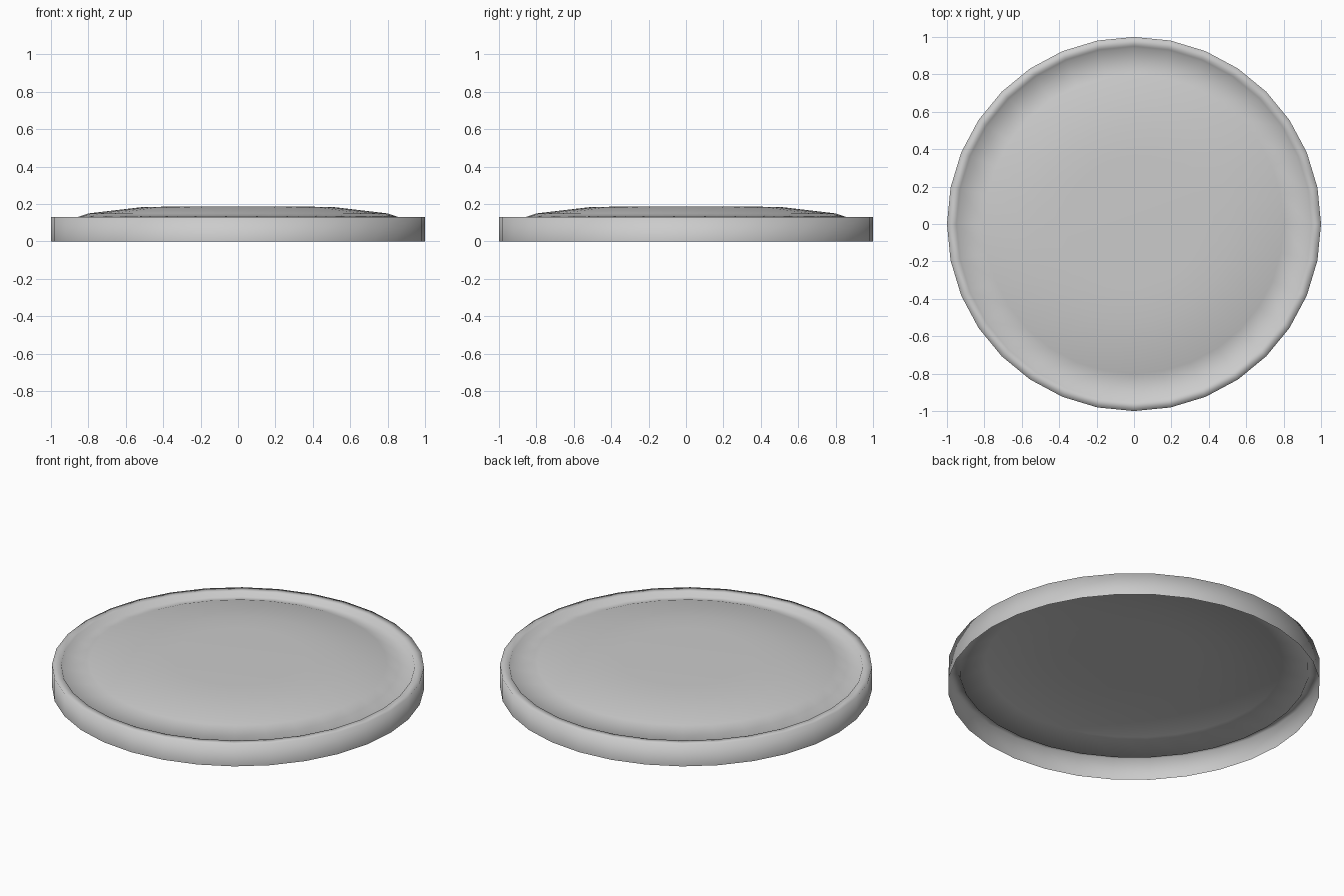
import bpy, bmesh
from math import cos, sin, tau

if "Cube" in bpy.data.objects:
    bpy.data.objects.remove(bpy.data.objects["Cube"])

SIDES = 32

# Radius and height from the open bottom edge, over the rim and groove, to the dome
PROFILE = [(1.0, 0.0), (1.0, 0.13), (0.95, 0.13), (0.938, 0.103),
           (0.80, 0.15), (0.52, 0.183), (0.36, 0.187)]


def lathe(name, profile, top):
    bm = bmesh.new()
    rings = [[bm.verts.new((r * cos(tau * i / SIDES), r * sin(tau * i / SIDES), z))
              for i in range(SIDES)] for r, z in profile]
    for a, b in zip(rings, rings[1:]):
        for i in range(SIDES):
            j = (i + 1) % SIDES
            bm.faces.new((a[i], a[j], b[j], b[i]))
    centre = bm.verts.new((0, 0, top))
    last = rings[-1]
    for i in range(SIDES):
        bm.faces.new((last[i], last[(i + 1) % SIDES], centre))
    for f in bm.faces:
        f.smooth = True
    mesh = bpy.data.meshes.new(name)
    bm.to_mesh(mesh)
    bm.free()
    obj = bpy.data.objects.new(name, mesh)
    bpy.context.collection.objects.link(obj)
    return obj


# Open-bottomed round lid with raised rim and shallow dome
lathe("domed_lid", PROFILE, 0.187)
